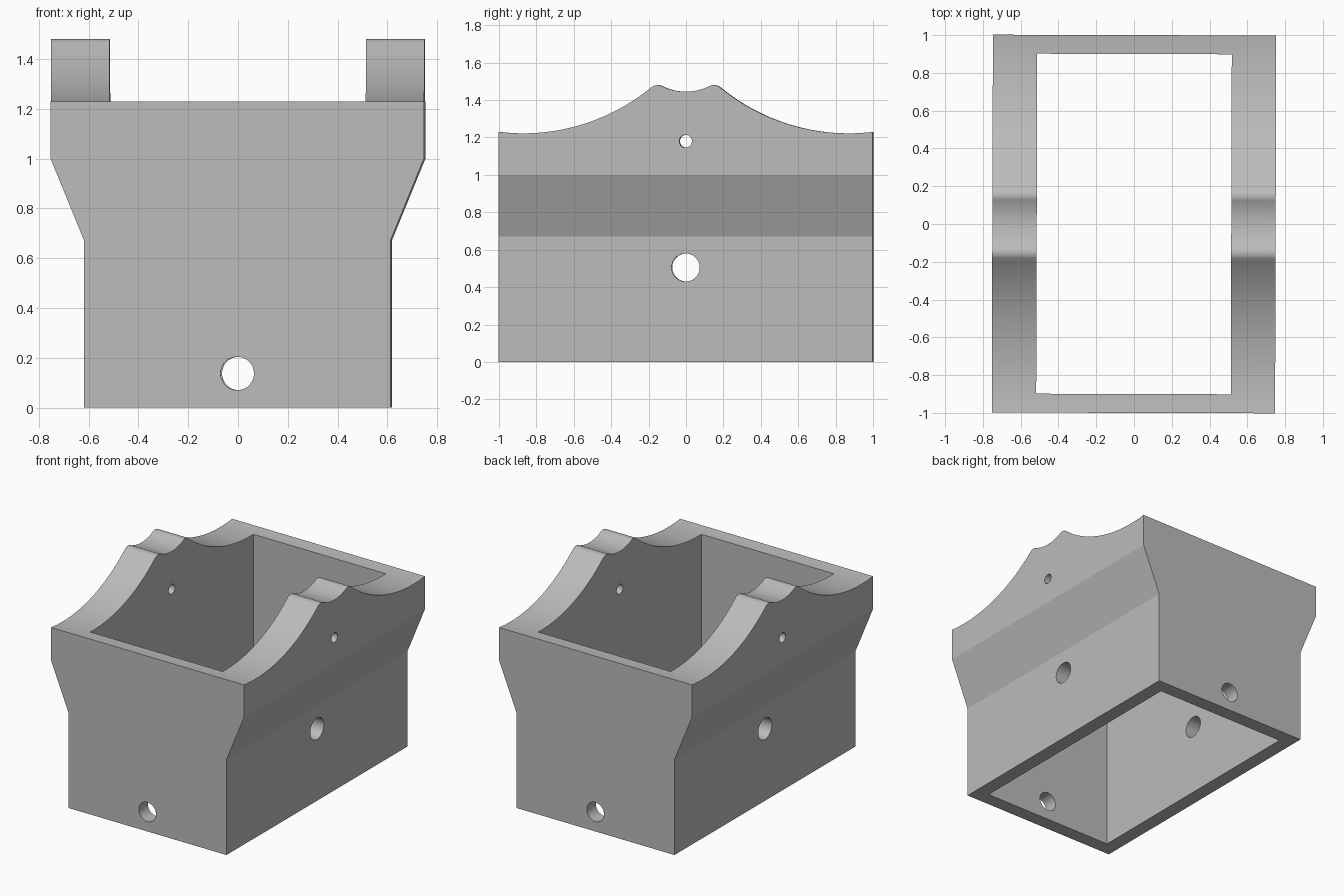
import bpy, bmesh
from math import pi, sin, cos, atan2, hypot, sqrt, radians
from mathutils import Matrix

cube = bpy.data.objects.get("Cube")
if cube:
    bpy.data.objects.remove(cube, do_unlink=True)

grey = bpy.data.materials.new("plain grey")
grey.use_nodes = True
colour = (0.5, 0.5, 0.5, 1)
grey.diffuse_color = colour
grey.node_tree.nodes["Principled BSDF"].inputs["Base Color"].default_value = colour


def make_object(name, bm):
    bmesh.ops.recalc_face_normals(bm, faces=bm.faces)
    mesh = bpy.data.meshes.new(name)
    bm.to_mesh(mesh)
    bm.free()
    mesh.materials.append(grey)
    obj = bpy.data.objects.new(name, mesh)
    bpy.context.collection.objects.link(obj)
    return obj


def prism(name, outline, axis, half):
    """Extrude an outline of (across, z) points along x or y."""
    place = (lambda a, z, d: (d, a, z)) if axis == "x" else (lambda a, z, d: (a, d, z))
    bm = bmesh.new()
    face = bm.faces.new([bm.verts.new(place(a, z, -half)) for a, z in outline])
    new = bmesh.ops.extrude_face_region(bm, geom=[face])["geom"]
    verts = [g for g in new if isinstance(g, bmesh.types.BMVert)]
    bmesh.ops.translate(bm, verts=verts, vec=place(0, 0, 2 * half))
    return make_object(name, bm)


def drill(name, axis, z, radius):
    """Round cutter running right through the body."""
    turn = Matrix.Rotation(pi / 2, 4, "Y" if axis == "x" else "X")
    bm = bmesh.new()
    bmesh.ops.create_cone(bm, cap_ends=True, segments=48, radius1=radius, radius2=radius,
                          depth=3, matrix=Matrix.Translation((0, 0, z)) @ turn)
    return make_object(name, bm)


def combine(body, cutter, operation):
    mod = body.modifiers.new("cut", "BOOLEAN")
    mod.operation, mod.solver, mod.object = operation, "EXACT", cutter
    bpy.context.view_layer.update()
    result = bpy.data.meshes.new_from_object(
        body.evaluated_get(bpy.context.evaluated_depsgraph_get()))
    body.modifiers.clear()
    body.data = result
    bpy.data.objects.remove(cutter, do_unlink=True)


def arc(centre, radius, start, end, steps):
    return [(centre[0] + radius * cos(start + (end - start) * i / steps),
             centre[1] + radius * sin(start + (end - start) * i / steps))
            for i in range(steps + 1)]


def heading(p, q):
    return atan2(q[1] - p[1], q[0] - p[0])


# Top edge: valley, rounded lobe and long sweep, each tangent to the next
valley_r, lobe_r, sweep_r = 0.285, 0.054, 1.08
lobe = (0.15, 1.426)
valley = (0, lobe[1] + sqrt((valley_r + lobe_r) ** 2 - lobe[0] ** 2))
sweep_y = 0.87
sweep = (sweep_y, lobe[1] + sqrt((sweep_r + lobe_r) ** 2 - (sweep_y - lobe[0]) ** 2))
end_angle = -pi / 2 + atan2(1 - sweep_y, hypot(sweep_r, 1 - sweep_y))
half_edge = arc(valley, valley_r, -pi / 2, heading(valley, lobe), 8)
half_edge += arc(lobe, lobe_r, heading(lobe, valley), heading(lobe, sweep), 10)[1:]
half_edge += arc(sweep, sweep_r, heading(sweep, lobe) + 2 * pi
                 if heading(sweep, lobe) > 0 else heading(sweep, lobe), end_angle, 28)[1:]
half_edge[-1] = (1, half_edge[-1][1])
side = half_edge + [(1, 0), (-1, 0)] + [(-y, z) for y, z in reversed(half_edge[1:])]

# Flared end outline
flank = [(0.615, 0), (0.615, 0.67), (0.75, 1.0), (0.75, 1.7)]
front = flank + [(-x, z) for x, z in reversed(flank)]

body = prism("flared_open_housing", side, "x", 0.9)
combine(body, prism("flare_cutter", front, "y", 1.2), "INTERSECT")

# Straight opening through the middle
opening = [(-0.515, -0.5), (0.515, -0.5), (0.515, 2), (-0.515, 2)]
combine(body, prism("opening_cutter", opening, "y", 0.9), "DIFFERENCE")

# Holes through the side walls and the end walls
for axis, z, radius in (("x", 0.505, 0.075), ("x", 1.18, 0.034), ("y", 0.137, 0.067)):
    combine(body, drill("hole_cutter", axis, z, radius), "DIFFERENCE")

# Smooth the curved surfaces and keep the edges crisp
body.rotation_euler.z = -0.003
bpy.ops.object.select_all(action="DESELECT")
body.select_set(True)
bpy.context.view_layer.objects.active = body
bpy.ops.object.shade_smooth_by_angle(angle=radians(20))
